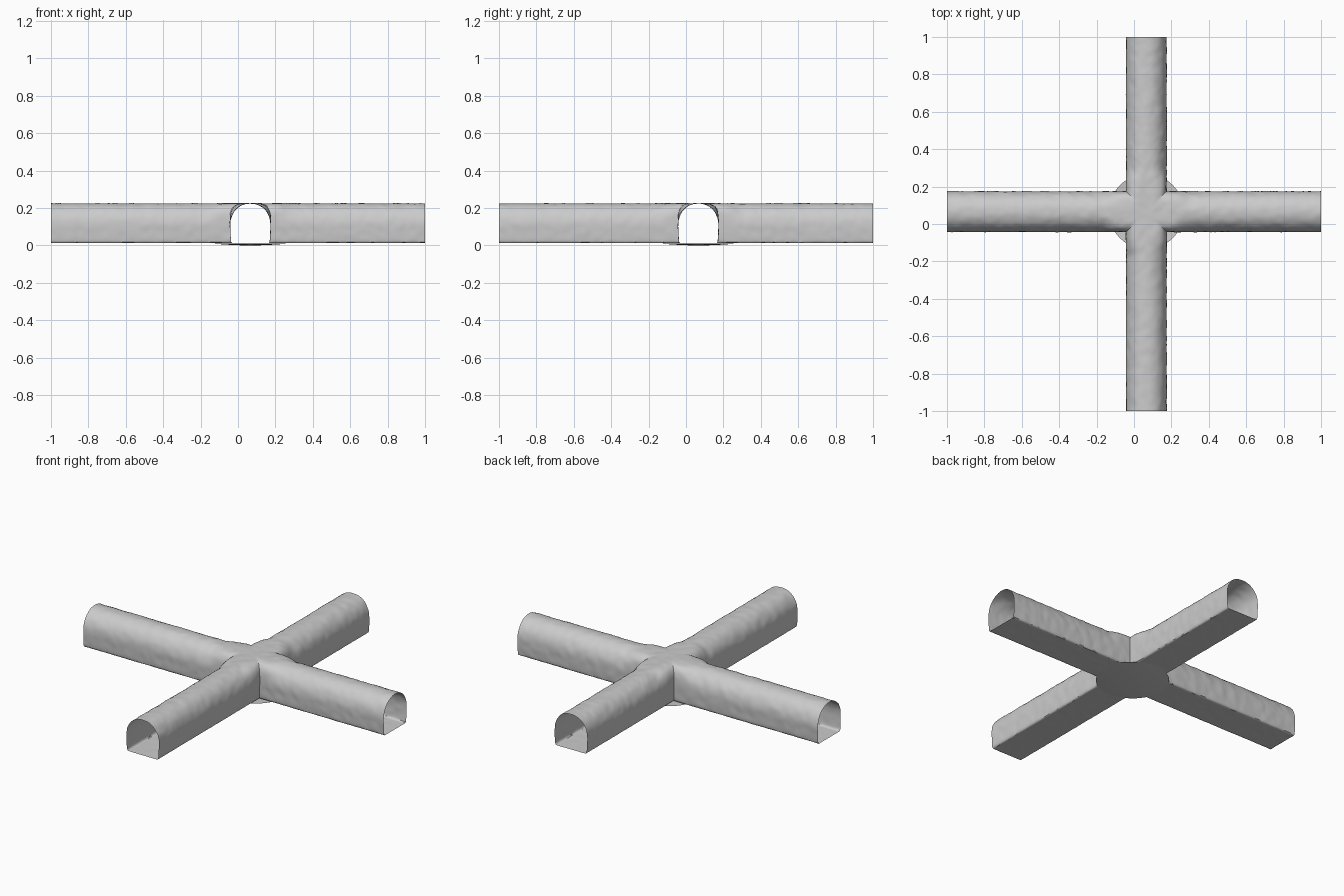
import bpy, bmesh, math
from mathutils import Vector, noise

if "Cube" in bpy.data.objects:
    bpy.data.objects.remove(bpy.data.objects["Cube"])

C = 0.066        # crossing centre in x and y
W = 0.109        # half width of the tunnel
FLOOR, SPRING, TOP = 0.013, 0.105, 0.225
SEG = 70


def make_object(name, bm):
    me = bpy.data.meshes.new(name)
    bm.to_mesh(me)
    bm.free()
    ob = bpy.data.objects.new(name, me)
    bpy.context.collection.objects.link(ob)
    bpy.context.view_layer.objects.active = ob
    ob.select_set(True)
    bpy.ops.object.shade_smooth_by_angle(angle=math.radians(40))
    ob.select_set(False)
    return ob


# Closed arch section: (side offset, height, is_arch)
half = [(W * i / 8 * 0.9, FLOOR, False) for i in range(1, 9)]
half += [(W * 0.945, FLOOR + 0.004, False), (W * 0.965, FLOOR + 0.014, False)]
half += [(W * (0.97 + 0.03 * i / 5), FLOOR + 0.014 + (SPRING - FLOOR - 0.014) * i / 5, False)
         for i in range(1, 6)]
half += [(W * math.cos(math.pi / 2 * i / 14), 0, True) for i in range(1, 14)]
section = [(0, FLOOR, False)] + half + [(0, 0, True)] + [(-u, z, a) for u, z, a in reversed(half)]


def arch_height(u, d):
    # the vault gets squarer close to the crossing
    f = min(max((d - W) / 0.13, 0), 1)
    n = 2.15 + 2.0 * (1 - f * f * (3 - 2 * f))
    return SPRING + (TOP - SPRING) * max(0, 1 - abs(u / W) ** n) ** (1 / n)


# Four mitred tunnel arms meeting in an open crossing
bm = bmesh.new()
for k, length in enumerate((1 - C, 1 - C, 1 + C, 1 + C)):
    ax = Vector((round(math.cos(k * math.pi / 2)), round(math.sin(k * math.pi / 2)), 0))
    side = Vector((-ax.y, ax.x, 0))
    rings = []
    for i in range(SEG + 1):
        ring = []
        for u, z, arch in section:
            d = abs(u) + (length - abs(u)) * i / SEG
            p = Vector((C, C, 0)) + ax * d + side * u
            p.z = arch_height(u, d) if arch else z
            ring.append(bm.verts.new(p))
        rings.append(ring)
    m = len(section)
    for a, b in zip(rings, rings[1:]):
        for j in range(m):
            bm.faces.new((a[j], b[j], b[(j + 1) % m], a[(j + 1) % m]))
bmesh.ops.remove_doubles(bm, verts=bm.verts, dist=1e-5)
bmesh.ops.recalc_face_normals(bm, faces=bm.faces)

# Rough rock-like surface
bm.normal_update()
moves = []
for v in bm.verts:
    s = noise.noise(v.co * 22) * 0.0025 + noise.noise(v.co * 45) * 0.0012
    if v.co.z < FLOOR + 0.01:
        s *= 0.4
    moves.append((v, v.co + v.normal * s))
for v, p in moves:
    on_end = [abs(abs(v.co[i]) - 1) < 1e-4 for i in range(2)]
    for i in range(2):
        if on_end[i]:
            p[i] = v.co[i]
    v.co = p
make_object("crossing_tunnels", bm)

# Shallow round base under the crossing
bm = bmesh.new()
R, N = 0.2, 48
centre = bm.verts.new((C, C, 0))
prev = None
for r in (0.05, 0.1, 0.15, 0.18, R):
    ring = [bm.verts.new((C + r * math.cos(2 * math.pi * i / N),
                          C + r * math.sin(2 * math.pi * i / N),
                          0.010 * (r / R) ** 2)) for i in range(N)]
    for i in range(N):
        j = (i + 1) % N
        if prev:
            bm.faces.new((prev[i], ring[i], ring[j], prev[j]))
        else:
            bm.faces.new((centre, ring[i], ring[j]))
    prev = ring
make_object("round_floor", bm)
